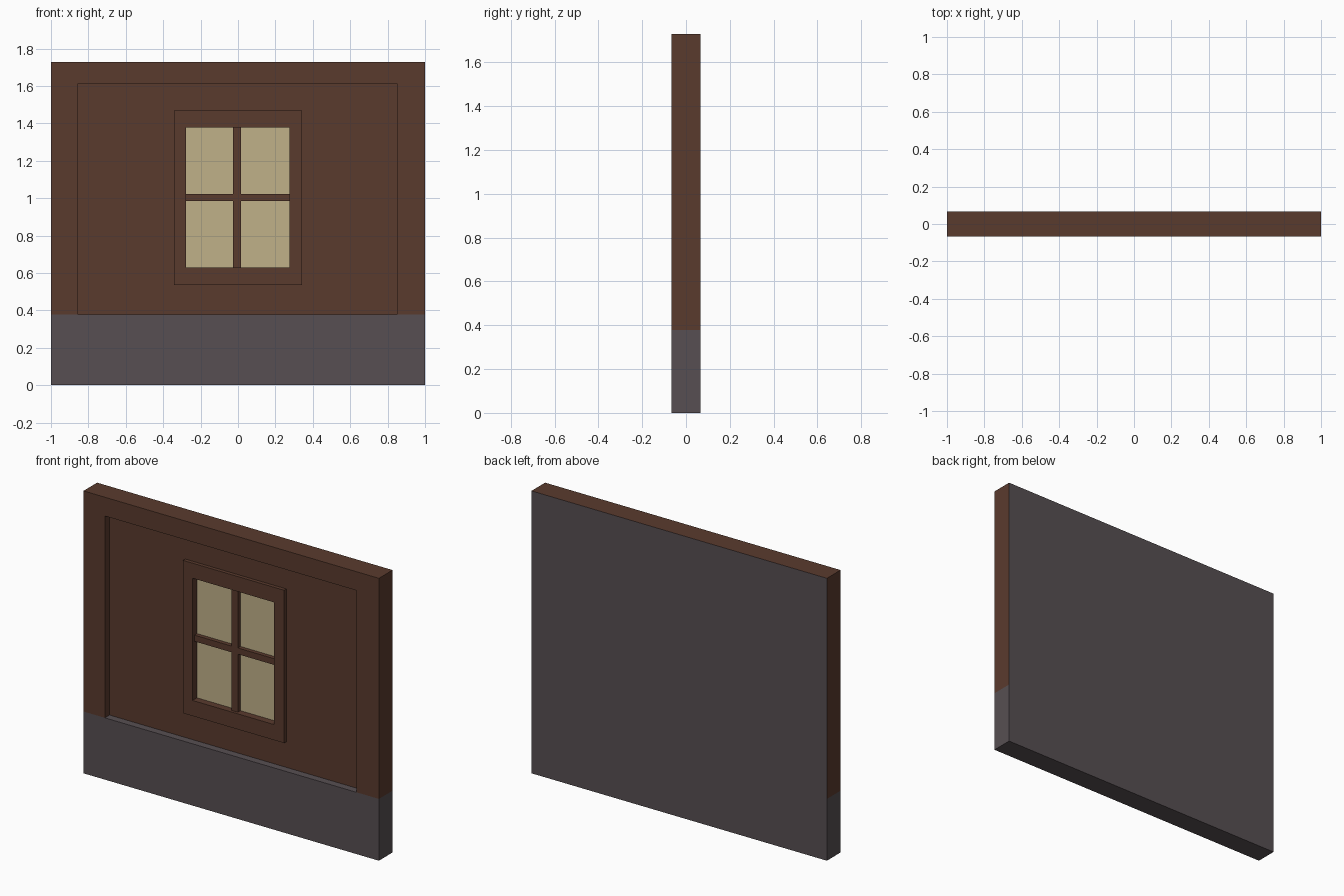
import bpy, bmesh

if "Cube" in bpy.data.objects:
    bpy.data.objects.remove(bpy.data.objects["Cube"])

BACK, FRONT = 0.066, -0.066
PANEL, FRAME, GLASS = -0.021, -0.043, 0.0
PLINTH = 0.378


def mat(name, col):
    m = bpy.data.materials.new(name)
    m.diffuse_color = (*col, 1)
    m.use_nodes = True
    m.node_tree.nodes["Principled BSDF"].inputs["Base Color"].default_value = m.diffuse_color
    return m


brown = mat("brown wood", (0.102, 0.043, 0.027))
grey = mat("grey stone", (0.095, 0.078, 0.085))
yellow = mat("pale yellow glass", (0.53, 0.44, 0.25))


def finish(bm, name, mats):
    me = bpy.data.meshes.new(name)
    bm.to_mesh(me)
    bm.free()
    for m in mats:
        me.materials.append(m)
    ob = bpy.data.objects.new(name, me)
    bpy.context.collection.objects.link(ob)
    return ob


# wall shell: nested rectangles stepping from the back edge in to the glass
outer = (-1, 1, 0, 1.728)
recess = (-0.855, 0.85, PLINTH, 1.613)
frame = (-0.342, 0.342, 0.535, 1.47)
opening = (-0.278, 0.275, 0.63, 1.378)
steps = [(outer, BACK), (outer, FRONT), (recess, FRONT), (recess, PANEL),
         (frame, PANEL), (frame, FRAME), (opening, FRAME), (opening, GLASS)]

bm = bmesh.new()
rings = []
for (x0, x1, z0, z1), y in steps:
    rings.append([bm.verts.new(c) for c in
                  ((x0, y, z0), (x1, y, z0), (x1, y, z1), (x0, y, z1))])
for a, b in zip(rings, rings[1:]):
    for i in range(4):
        j = (i + 1) % 4
        bm.faces.new((a[i], a[j], b[j], b[i]))
bm.faces.new(rings[0])
bm.faces.new(rings[-1])

# split at the plinth line and colour by height and direction
bmesh.ops.bisect_plane(bm, geom=bm.verts[:] + bm.edges[:] + bm.faces[:],
                       dist=1e-5, plane_co=(0, 0, PLINTH), plane_no=(0, 0, 1))
bmesh.ops.recalc_face_normals(bm, faces=bm.faces[:])
for f in bm.faces:
    c = f.calc_center_median()
    if c.z < PLINTH + 0.005 or f.normal.y > 0.9:
        f.material_index = 1
    elif all(abs(v.co.y - GLASS) < 1e-4 for v in f.verts):
        f.material_index = 2
finish(bm, "wall", (brown, grey, yellow))


def bar(name, x0, x1, z0, z1, y0, y1):
    bm = bmesh.new()
    bmesh.ops.create_cube(bm, size=1)
    for v in bm.verts:
        v.co = (x0 if v.co.x < 0 else x1, y0 if v.co.y < 0 else y1,
                z0 if v.co.z < 0 else z1)
    finish(bm, name, (brown,))


# window glazing bars
bar("vertical_glazing_bar", -0.027, 0.017, 0.63, 1.378, -0.025, GLASS)
bar("left_glazing_bar", -0.278, -0.027, 0.985, 1.023, -0.025, GLASS)
bar("right_glazing_bar", 0.017, 0.275, 0.985, 1.023, -0.025, GLASS)
